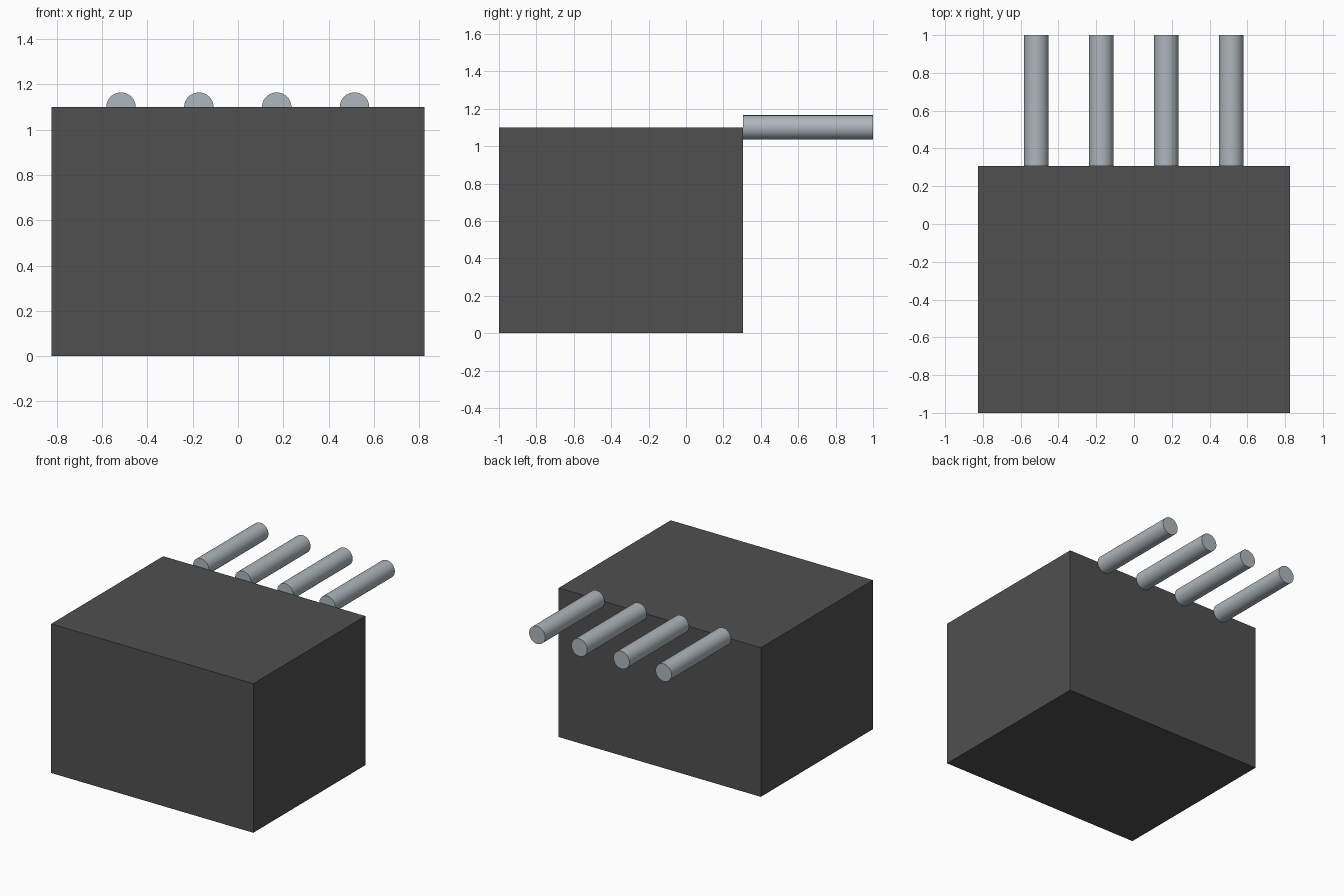
import bpy
import math

default = bpy.data.objects.get("Cube")
if default:
    bpy.data.objects.remove(default, do_unlink=True)


def make_material(name, rgb):
    mat = bpy.data.materials.new(name)
    mat.use_nodes = True
    color = (*rgb, 1.0)
    mat.diffuse_color = color
    mat.node_tree.nodes["Principled BSDF"].inputs["Base Color"].default_value = color
    return mat


dark_grey = make_material("dark grey", (0.08, 0.08, 0.08))
steel = make_material("pale steel", (0.42, 0.475, 0.51))

WIDTH, HEIGHT = 1.65, 1.10
FRONT, BACK, ROD_END = -1.0, 0.306, 1.0
ROD_RADIUS, ROD_SPACING = 0.065, 0.344

# Solid body block
bpy.ops.mesh.primitive_cube_add(size=1, location=(0, (FRONT + BACK) / 2, HEIGHT / 2))
body = bpy.context.object
body.name = "body_block"
body.scale = (WIDTH, BACK - FRONT, HEIGHT)
bpy.ops.object.transform_apply(location=False, rotation=False, scale=True)
body.data.materials.append(dark_grey)

# Row of round rods along the top back edge
for i in range(4):
    x = (i - 1.5) * ROD_SPACING - 0.001
    bpy.ops.mesh.primitive_cylinder_add(
        vertices=48, radius=ROD_RADIUS, depth=ROD_END - BACK,
        location=(x, (BACK + ROD_END) / 2, HEIGHT),
        rotation=(math.pi / 2, 0, 0))
    rod = bpy.context.object
    rod.name = f"rod_{i + 1}"
    rod.data.materials.append(steel)
    bpy.ops.object.shade_smooth_by_angle(angle=math.radians(30))
